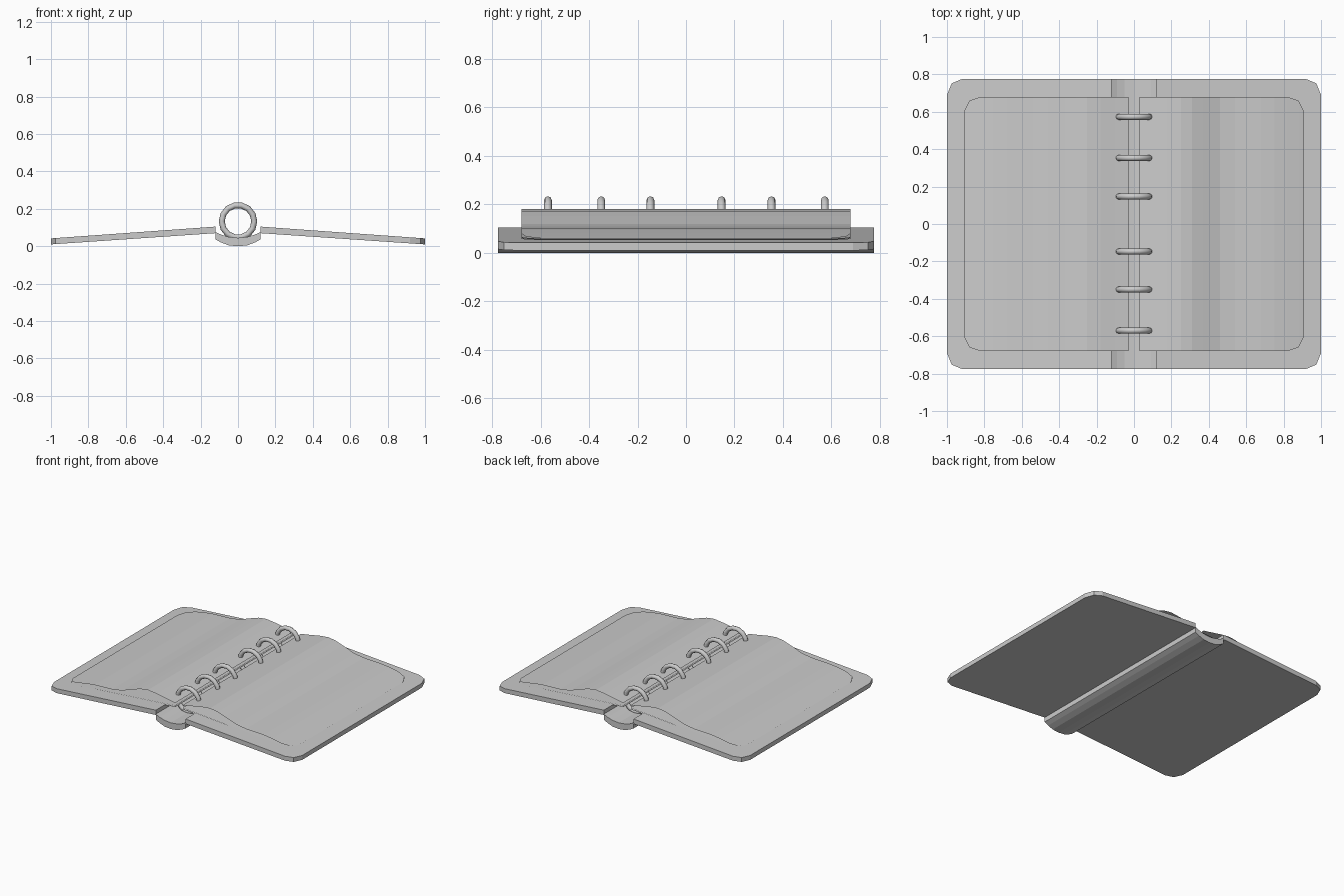
import bpy, bmesh, math

if "Cube" in bpy.data.objects:
    bpy.data.objects.remove(bpy.data.objects["Cube"])


def make_object(name, bm, mirror=False):
    bmesh.ops.recalc_face_normals(bm, faces=bm.faces)
    mesh = bpy.data.meshes.new(name)
    bm.to_mesh(mesh)
    bm.free()
    ob = bpy.data.objects.new(name, mesh)
    bpy.context.collection.objects.link(ob)
    if mirror:
        mod = ob.modifiers.new("mirror", 'MIRROR')
        mod.use_mirror_merge = False
    return ob


def prism(bm, bottom, top):
    lo = [bm.verts.new(p) for p in bottom]
    hi = [bm.verts.new(p) for p in top]
    bm.faces.new(lo)
    bm.faces.new(hi)
    n = len(lo)
    for i in range(n):
        j = (i + 1) % n
        bm.faces.new((lo[i], lo[j], hi[j], hi[i]))


# Covers: sloping boards with rounded outer corners
half = [(0.12, 0.775), (0.92, 0.775), (0.975, 0.752), (1.0, 0.69)]
outline = half + [(x, -y) for x, y in reversed(half)]


def slope(x, inner, outer):
    return inner + (outer - inner) * (x - 0.12) / 0.88


bm = bmesh.new()
prism(bm, [(x, y, slope(x, 0.07, 0.01)) for x, y in outline],
      [(x, y, slope(x, 0.105, 0.042)) for x, y in outline])
make_object("covers", bm, mirror=True)

# Spine: shallow curved channel
right = [(0.05, 0.005), (0.09, 0.02), (0.12, 0.036), (0.12, 0.076), (0.09, 0.062), (0.05, 0.05)]
profile = right + [(-x, z) for x, z in reversed(right)]
bm = bmesh.new()
profile.insert(6, (0, 0.045))
profile.append((0, 0))
prism(bm, [(x, -0.775, z) for x, z in profile], [(x, 0.775, z) for x, z in profile])
make_object("spine", bm)


# Pages: thin sheets with cut outer corners
def sheet(name, path):
    bm = bmesh.new()
    rows = []
    for x, z in path:
        y = 0.68 if x < 0.83 else 0.66 if x < 0.9 else 0.60
        rows.append((bm.verts.new((x, -y, z)), bm.verts.new((x, y, z))))
    for a, b in zip(rows, rows[1:]):
        bm.faces.new((a[0], b[0], b[1], a[1]))
    return make_object(name, bm, mirror=True)


sheet("top_pages", [(0.03, 0.145), (0.10, 0.157), (0.18, 0.172), (0.25, 0.18), (0.31, 0.172),
                    (0.37, 0.152), (0.46, 0.12), (0.54, 0.108), (0.68, 0.102),
                    (0.75, 0.094), (0.82, 0.08), (0.88, 0.067), (0.91, 0.06)])
for i in range(3):
    a, b = 0.115 + 0.006 * i, 0.052 + 0.003 * i
    sheet("lower_pages_%d" % (i + 1),
          [(x, a + (b - a) * (x - 0.03) / 0.88) for x in (0.03, 0.3, 0.56, 0.82, 0.88, 0.91)])

# Binder rings
for i, y in enumerate((-0.57, -0.35, -0.147, 0.147, 0.353, 0.573)):
    bpy.ops.mesh.primitive_torus_add(major_segments=14, minor_segments=8,
                                     major_radius=0.087, minor_radius=0.016,
                                     location=(0, y, 0.133), rotation=(math.pi / 2, 0, 0))
    bpy.context.object.name = "ring_%d" % (i + 1)
    bpy.ops.object.shade_smooth_by_angle(angle=math.radians(50))
